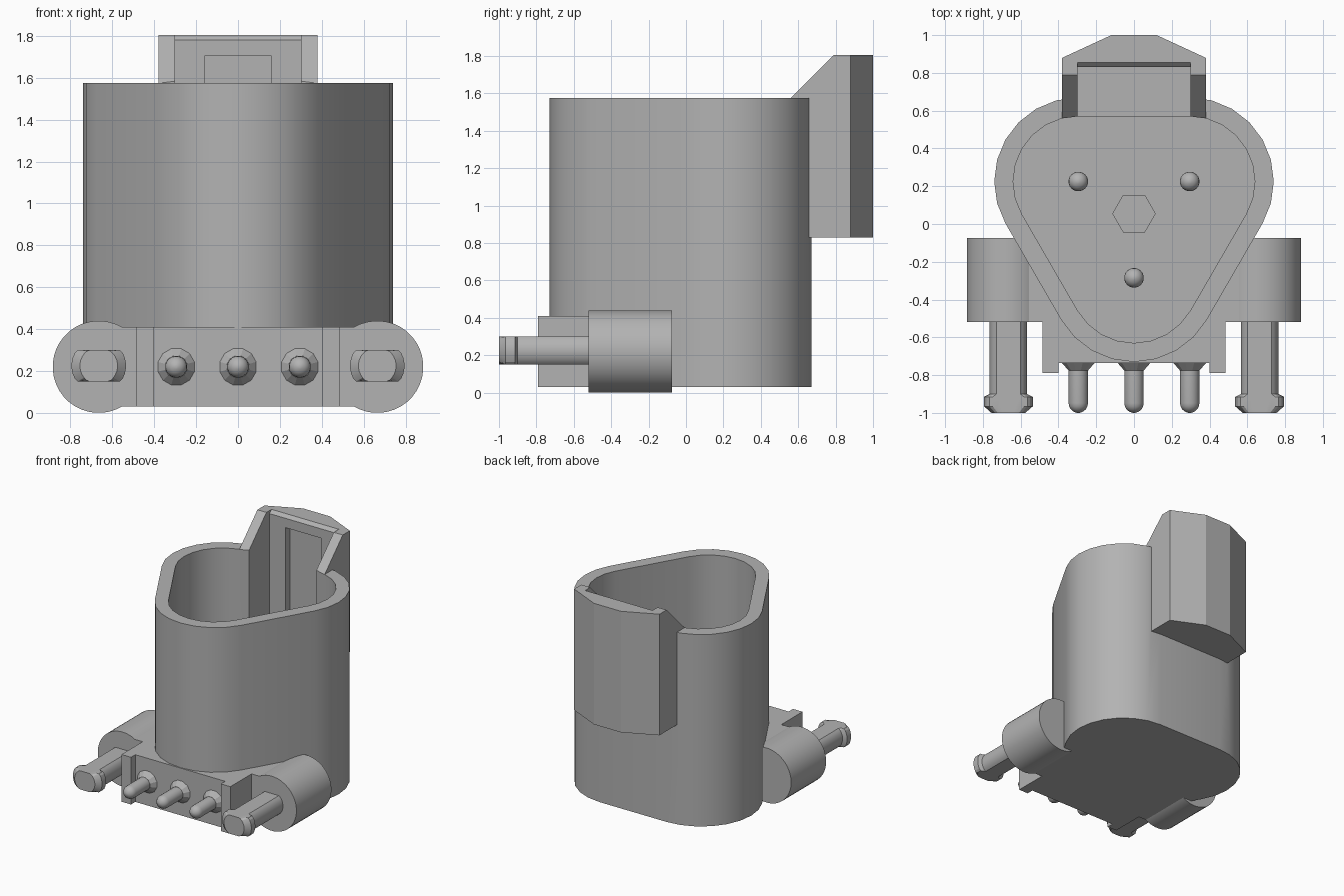
import bpy, bmesh, math
from mathutils import Vector

cube = bpy.data.objects.get("Cube")
if cube:
    bpy.data.objects.remove(cube, do_unlink=True)

grey = bpy.data.materials.new("plain grey")
grey.use_nodes = True
grey.diffuse_color = (0.45, 0.45, 0.45, 1)
grey.node_tree.nodes["Principled BSDF"].inputs["Base Color"].default_value = grey.diffuse_color


def finish(name, bm):
    bmesh.ops.recalc_face_normals(bm, faces=bm.faces)
    mesh = bpy.data.meshes.new(name)
    bm.to_mesh(mesh)
    bm.free()
    mesh.materials.append(grey)
    ob = bpy.data.objects.new(name, mesh)
    bpy.context.collection.objects.link(ob)
    return ob


def prism(name, outline, low, high, axis="Z"):
    """Extrude an outline: (x, y) along Z, or (y, z) along X."""
    place = (lambda a, b, c: (a, b, c)) if axis == "Z" else (lambda a, b, c: (c, a, b))
    bm = bmesh.new()
    face = bm.faces.new([bm.verts.new(place(a, b, low)) for a, b in outline])
    grown = bmesh.ops.extrude_face_region(bm, geom=[face])["geom"]
    moved = [v for v in grown if isinstance(v, bmesh.types.BMVert)]
    bmesh.ops.translate(bm, verts=moved, vec=Vector(place(0, 0, high - low)))
    return finish(name, bm)


def turned(name, profile, origin, axis="Z", sides=24, flat=None):
    """Lathe (radius, distance) pairs along Z or toward the front."""
    bm = bmesh.new()
    rings = []
    for r, d in profile:
        ring = []
        for i in range(sides):
            t = math.tau * (i + 0.5) / sides
            a, b = r * math.cos(t), r * math.sin(t)
            if flat:
                b = max(-flat, min(flat, b))
            co = (a, b, d) if axis == "Z" else (a, -d, b)
            ring.append(bm.verts.new(Vector(co) + Vector(origin)))
        rings.append(ring)
    for lower, upper in zip(rings, rings[1:]):
        for i in range(sides):
            j = (i + 1) % sides
            bm.faces.new((lower[i], lower[j], upper[j], upper[i]))
    bm.faces.new(rings[0])
    bm.faces.new(rings[-1])
    return finish(name, bm)


def combine(target, tool, operation):
    mod = target.modifiers.new(operation, "BOOLEAN")
    mod.operation, mod.object, mod.solver = operation, tool, "EXACT"
    graph = bpy.context.evaluated_depsgraph_get()
    graph.update()
    mesh = bpy.data.meshes.new_from_object(target.evaluated_get(graph))
    target.modifiers.clear()
    target.data = mesh
    bpy.data.objects.remove(tool, do_unlink=True)


def mirrored(half):
    return half + [(-x, y) for x, y in reversed(half)]


# Three contacts set the centres of the rounded triangle
contacts = [(0.295, 0.225), (-0.295, 0.225), (0, -0.285)]
wall_top, base, floor = 1.575, 0.03, 0.45


def rounded_triangle(radius, steps=8):
    points = []
    for (x, y), start in zip(contacts, (-30, 90, 210)):
        for i in range(steps + 1):
            t = math.radians(start + 120 * i / steps)
            points.append((x + radius * math.cos(t), y + radius * math.sin(t)))
    return points


# Housing shell with latch guard at the back
housing = prism("housing", rounded_triangle(0.445), base, wall_top)
guard = prism("latch_guard", mirrored([(0.38, 0.5), (0.38, 0.88), (0.12, 1.0)]), 0.83, 1.805)
slope = prism("slope_cutter", [(0.4, 1.415), (0.89, 1.905), (0.4, 1.905)], -0.6, 0.6, "X")
combine(guard, slope, "DIFFERENCE")
combine(housing, guard, "UNION")
combine(housing, prism("cavity", rounded_triangle(0.345), floor, 2.2), "DIFFERENCE")

# Latch channel with chamfered lip, and the shallow catch recess behind it
channel = [(0.4, 0.93), (0.83, 0.93), (0.83, 1.78), (0.89, 1.84), (0.4, 1.84)]
combine(housing, prism("channel", channel, -0.3, 0.3, "X"), "DIFFERENCE")
recess = [(0.75, 0.93), (0.89, 0.93), (0.89, 1.705), (0.75, 1.705)]
combine(housing, prism("recess", recess, -0.16, 0.16, "X"), "DIFFERENCE")

# Mounting base with a stepped front
mount = prism("mounting_base", mirrored([
    (0.4, -0.735), (0.4, -0.79), (0.485, -0.79), (0.485, -0.52),
    (0.665, -0.52), (0.665, -0.075)]), base, 0.41)
parts = [housing, mount]

# Side sleeves and snap pegs
for side, sx in (("left", 0.665), ("right", -0.665)):
    parts.append(turned(side + "_sleeve", [(0.22, 0.075), (0.22, 0.52)],
                        (sx, 0, 0.22), "Y", 40))
    peg = [(0.1, 0.5), (0.1, 0.9), (0.13, 0.915), (0.13, 0.965), (0.09, 1.0)]
    parts.append(turned(side + "_peg", peg, (sx, 0, 0.225), "Y", 32, 0.075))


def pin_profile(start, end, radius=0.052):
    tip = [(radius * math.cos(t), end - radius * (1 - math.sin(t)))
           for t in (math.radians(a) for a in (0, 20, 40, 60, 78))]
    return [(radius, start)] + tip + [(0.005, end)]


# Contact pins standing in the cavity and leaving through the front
for label, (x, y) in zip(("left", "right", "middle"), contacts):
    parts.append(turned(label + "_contact", pin_profile(floor - 0.03, 1.05), (x, y, 0), sides=20))
    parts.append(turned(label + "_front_pin", pin_profile(0.7, 1.0), (x, 0, 0.22), "Y", 20))
    parts.append(turned(label + "_pin_collar", [(0.09, 0.72), (0.09, 0.735), (0.054, 0.775)],
                        (x, 0, 0.22), "Y", 12))

# Hexagonal key post
hexagon = [(0.115 * math.cos(math.tau * i / 6), 0.055 + 0.115 * math.sin(math.tau * i / 6))
           for i in range(6)]
parts.append(prism("key_post", hexagon, floor - 0.03, 0.8))

# Smooth the round surfaces, keep edges sharp
bpy.ops.object.select_all(action="DESELECT")
for ob in parts:
    ob.select_set(True)
bpy.context.view_layer.objects.active = housing
bpy.ops.object.shade_smooth_by_angle(angle=math.radians(21))
